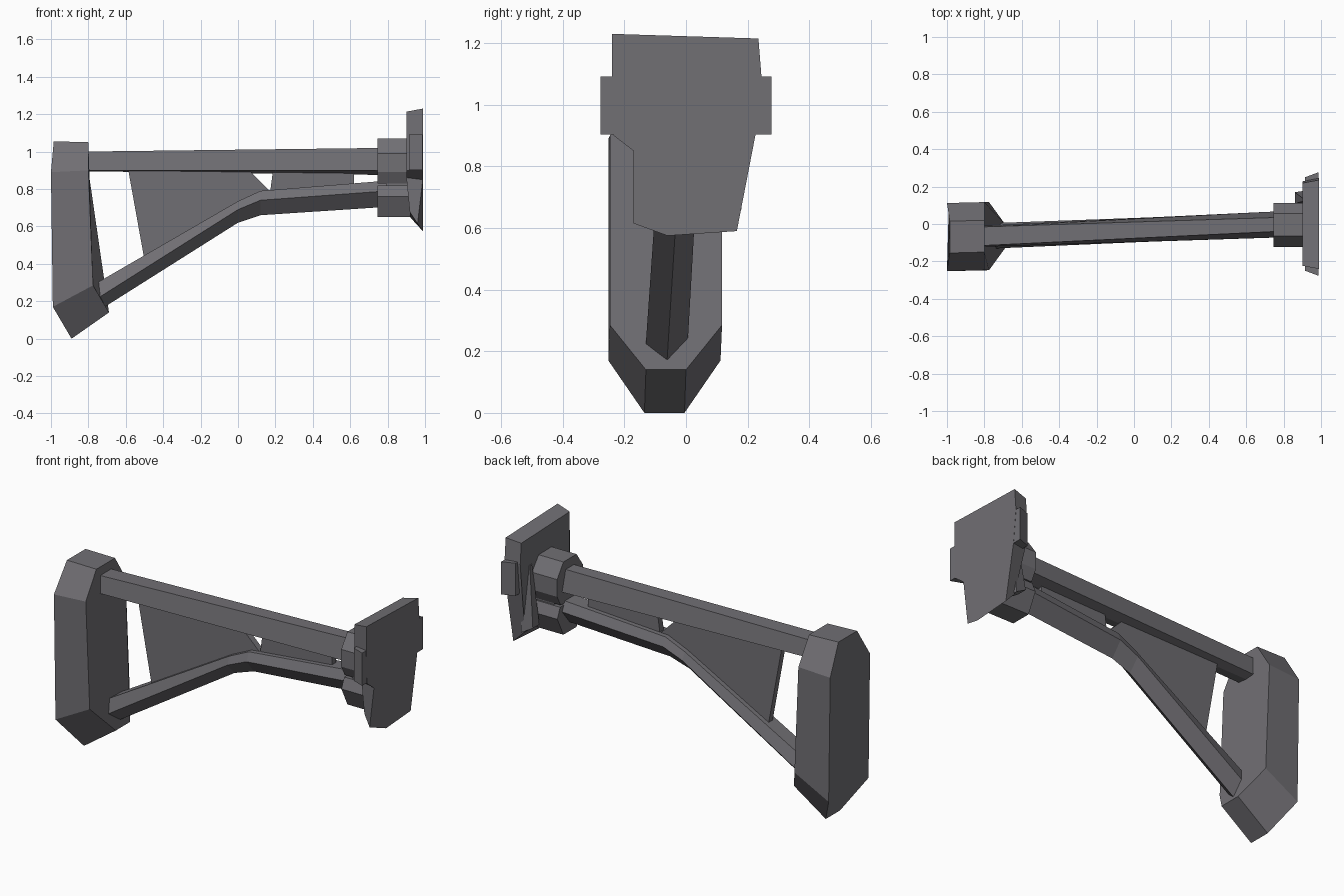
import bpy, bmesh

cube = bpy.data.objects.get("Cube")
if cube:
    bpy.data.objects.remove(cube)

grey = bpy.data.materials.new("dark grey")
grey.use_nodes = True
colour = (0.165, 0.16, 0.175, 1)
grey.diffuse_color = colour
grey.node_tree.nodes["Principled BSDF"].inputs["Base Color"].default_value = colour


def loft(name, loops):
    """Closed solid skinned through matching rings of points."""
    bm = bmesh.new()
    rings = [[bm.verts.new(p) for p in ring] for ring in loops]
    n = len(rings[0])
    for a, b in zip(rings, rings[1:]):
        for i in range(n):
            j = (i + 1) % n
            bm.faces.new((a[i], a[j], b[j], b[i]))
    bm.faces.new(rings[0][::-1])
    bm.faces.new(rings[-1])
    bmesh.ops.recalc_face_normals(bm, faces=bm.faces)
    mesh = bpy.data.meshes.new(name)
    bm.to_mesh(mesh)
    bm.free()
    mesh.materials.append(grey)
    obj = bpy.data.objects.new(name, mesh)
    bpy.context.collection.objects.link(obj)
    return obj


def centre_y(x):
    """The frame runs at a slight angle across the model."""
    return -0.003 + (x - 0.75) * 0.04


def keel_ring(x, top_half, side_half, top, side, keel):
    """Five-sided section with flat top and keeled underside."""
    c = centre_y(x)
    return [(x, c - top_half, top), (x, c + top_half, top),
            (x, c + side_half, side), (x, c, keel), (x, c - side_half, side)]


def side_plate(name, outline, half):
    """Thin upright plate from an x, z outline."""
    return loft(name, [[(x, centre_y(x) + s * half, z) for x, z in outline]
                       for s in (-1, 1)])


# Shoulder pad: chamfered capsule with a forward-turned toe
def pad_ring(levels, c=-0.07):
    half = (0.065, 0.182, 0.182, 0.085)
    near = [(x, c - h, z) for (x, z), h in zip(levels, half)]
    far = [(x, c + h, z) for (x, z), h in zip(levels, half)]
    return near + far[::-1]


loft("shoulder_pad", [
    pad_ring([(-0.89, 0.0), (-0.99, 0.17), (-1.0, 0.89), (-0.985, 1.055)]),
    pad_ring([(-0.69, 0.14), (-0.775, 0.285), (-0.80, 0.90), (-0.80, 1.05)], -0.065)])

# Upper and lower frame bars
loft("upper_bar", [
    keel_ring(-0.83, 0.05, 0.056, 1.0, 0.90, 0.895),
    keel_ring(0.80, 0.037, 0.07, 1.02, 0.90, 0.875)])
loft("lower_bar", [
    keel_ring(-0.76, 0.045, 0.068, 0.295, 0.21, 0.14),
    keel_ring(0.0, 0.045, 0.065, 0.735, 0.69, 0.62),
    keel_ring(0.12, 0.045, 0.065, 0.79, 0.74, 0.66),
    keel_ring(0.80, 0.045, 0.07, 0.845, 0.79, 0.705)])

# Thin webs between the bars
side_plate("rear_web", [(-0.59, 0.92), (0.05, 0.91), (0.17, 0.79),
                        (0.05, 0.72), (-0.5, 0.42)], 0.018)
side_plate("front_web", [(0.19, 0.92), (0.62, 0.92), (0.62, 0.8), (0.17, 0.77)], 0.018)


# Collars that hold the bar ends
def collar(name, section, x0, x1):
    ring = section + [(-y, z) for y, z in reversed(section)]
    loft(name, [[(x, y - 0.005, z) for y, z in ring] for x in (x0, x1)])


collar("upper_collar", [(0.06, 1.07), (0.117, 0.99), (0.117, 0.89), (0.085, 0.83)], 0.745, 0.93)
collar("lower_collar", [(0.09, 0.82), (0.115, 0.76), (0.06, 0.65)], 0.745, 0.93)
collar("collar_bridge", [(0.08, 0.86), (0.08, 0.78)], 0.79, 0.93)

# Mounting plate: outline runs round the front face, tapering behind
plate = [(-0.24, 1.23), (0.235, 1.215), (0.245, 1.09), (0.225, 0.90),
         (0.165, 0.59), (-0.06, 0.575), (-0.17, 0.615), (-0.17, 0.85),
         (-0.235, 0.90), (-0.24, 1.09)]
front = [(0.96 if (y < -0.1 and z < 0.7) else 0.988, y, z) for y, z in plate]
back = [(0.90 + max(0, 0.8 - z) * 0.1, y * 0.93, 0.9 + (z - 0.9) * (0.95 if z > 0.9 else 0.78))
        for y, z in plate]
loft("mounting_plate", [back, front])

# Side lugs on the plate
for side, label in ((-1, "right"), (1, "left")):
    loft(label + "_lug", [
        [(x, side * y, z) for y, z in ((0.18, 0.903), (out, 0.903), (out, 1.092), (0.18, 1.092))]
        for x, out in ((0.915, 0.25), (0.987, 0.277))])

# Tapered rib behind the plate
loft("plate_rib", [
    [(0.86, 0.11, 0.70), (0.93, 0.09, 0.66), (0.93, 0.18, 0.66), (0.86, 0.17, 0.70)],
    [(0.90, 0.12, 1.04), (0.93, 0.11, 1.06), (0.93, 0.15, 1.06), (0.90, 0.14, 1.04)]])
